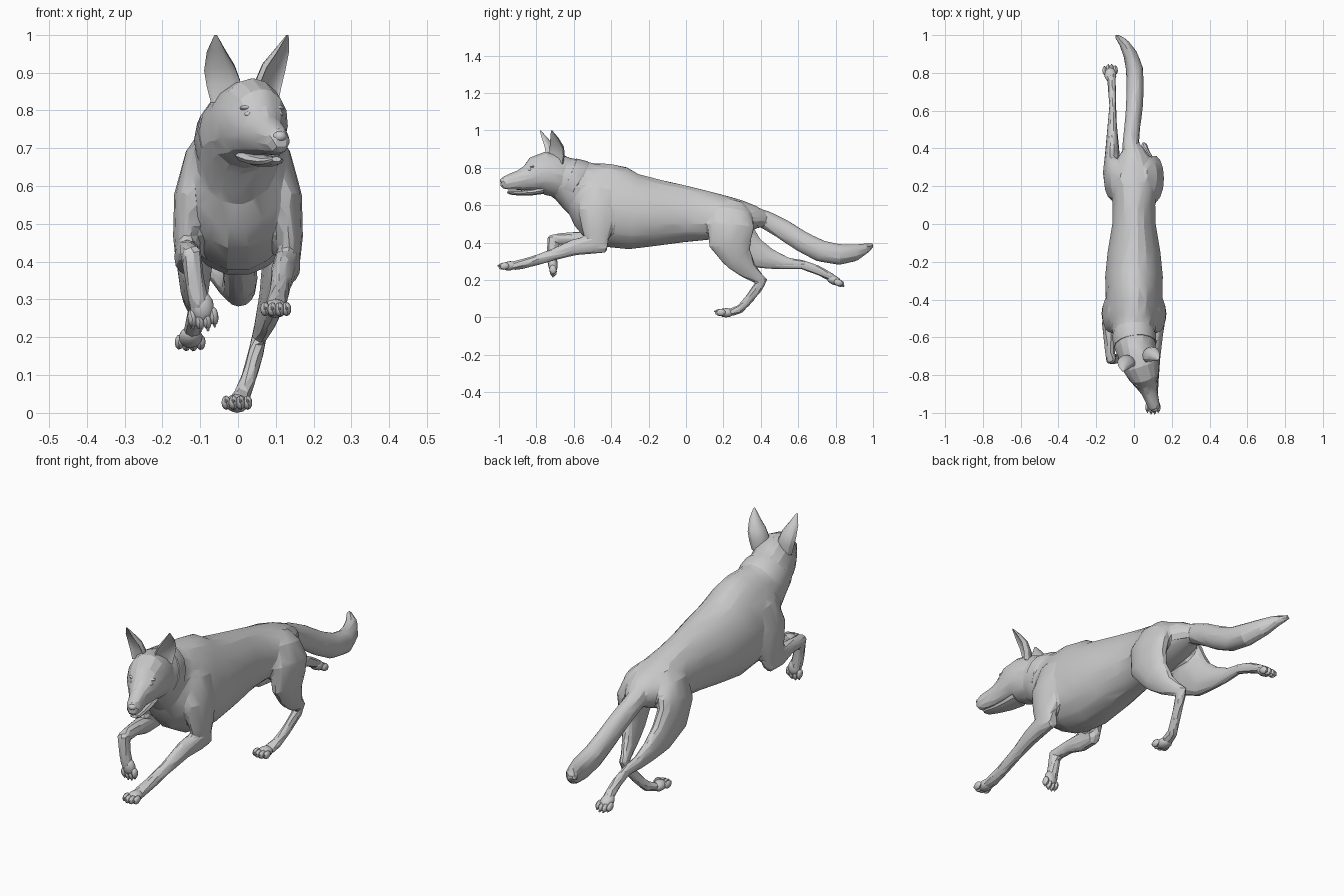
import bpy, bmesh, math
from mathutils import Vector, Matrix

X = Vector((1, 0, 0))
HEAD = Matrix.Translation((0.02, -0.70, 0)) @ Matrix.Rotation(math.radians(18), 4, 'Z')


def finish(bm, name, angle=30):
    bmesh.ops.recalc_face_normals(bm, faces=bm.faces)
    me = bpy.data.meshes.new(name)
    bm.to_mesh(me)
    bm.free()
    ob = bpy.data.objects.new(name, me)
    bpy.context.collection.objects.link(ob)
    shade(ob, angle)
    return ob


def shade(ob, angle):
    bpy.ops.object.select_all(action='DESELECT')
    ob.select_set(True)
    bpy.context.view_layer.objects.active = ob
    bpy.ops.object.shade_smooth_by_angle(angle=math.radians(angle))


def tube(bm, secs, n=14, mat=Matrix(), egg=0.0, cup=False):
    """Closed loft through sections (x, y, z, half width, half depth)."""
    pts = [Vector(s[:3]) for s in secs]
    rings = []
    for i, s in enumerate(secs):
        t = (pts[min(i + 1, len(pts) - 1)] - pts[max(i - 1, 0)]).normalized()
        side = (X - t * X.dot(t)).normalized()
        up = t.cross(side)
        ring = []
        for k in range(n):
            a = 2 * math.pi * k / n
            c, v = math.cos(a), math.sin(a)
            w = c * (1 - egg * v)
            if cup and v < 0:
                v = -v * 0.3
            ring.append(bm.verts.new(mat @ (pts[i] + side * w * s[3] + up * v * s[4])))
        rings.append(ring)
    for a, b in zip(rings, rings[1:]):
        for k in range(n):
            bm.faces.new((a[k], a[(k + 1) % n], b[(k + 1) % n], b[k]))
    bm.faces.new(rings[0])
    bm.faces.new(rings[-1])


def blob(bm, mat, size, sub=2):
    bmesh.ops.create_icosphere(bm, subdivisions=sub, radius=1,
                               matrix=mat @ Matrix.Diagonal((*size, 1)))


def paw(name, pos, fwd):
    f = Vector(fwd).normalized()
    side = (X - f * X.dot(f)).normalized()
    up = side.cross(f)
    m = Matrix((side, f, up)).transposed().to_4x4()
    m.translation = Vector(pos)
    bm = bmesh.new()
    blob(bm, m, (0.032, 0.044, 0.025))
    for i in (-1.5, -0.5, 0.5, 1.5):
        reach = 0.036 - 0.009 * (abs(i) > 1)
        blob(bm, m @ Matrix.Translation((i * 0.019, reach, -0.002)), (0.0125, 0.025, 0.019))
        blob(bm, m @ Matrix.Translation((i * 0.019, reach + 0.021, -0.007)), (0.005, 0.01, 0.006), 1)
    finish(bm, name)


body = bmesh.new()

# torso: y, top, bottom, half width
TORSO = [(.42, .565, .49, .04), (.37, .598, .47, .075), (.30, .627, .44, .11), (.20, .655, .42, .123),
         (.10, .68, .41, .113), (0, .705, .40, .115), (-.15, .74, .38, .14), (-.28, .77, .36, .153),
         (-.38, .815, .365, .15), (-.48, .838, .42, .142), (-.56, .83, .485, .122), (-.62, .77, .55, .08)]
tube(body, [(0, y, (t + b) / 2, w, (t - b) / 2) for y, t, b, w in TORSO], 18, egg=.10)

# neck
tube(body, [(0, -.48, .65, .12, .18), (0, -.58, .70, .113, .145),
            (.006, -.65, .742, .11, .12), (.02, -.72, .765, .092, .1)], 16)

# skull and muzzle: distance forward, top, bottom, half width
SKULL = [(-.06, .86, .65, .095), (0, .88, .645, .102), (.06, .886, .655, .096), (.11, .862, .665, .083),
         (.15, .815, .672, .064), (.20, .787, .68, .043), (.26, .766, .68, .036),
         (.292, .752, .685, .029), (.304, .738, .70, .018)]
tube(body, [(0, -s, (t + b) / 2, w, (t - b) / 2) for s, t, b, w in SKULL], 16, HEAD, egg=.05)

# tail
tube(body, [(-.01, .33, .55, .045, .05), (-.018, .42, .525, .044, .05), (-.008, .52, .47, .042, .055),
            (.002, .62, .405, .045, .057), (.006, .72, .355, .046, .059), (.003, .82, .336, .046, .057),
            (-.02, .90, .345, .038, .046), (-.055, .96, .368, .026, .029), (-.098, 1.0, .387, .011, .011)])

# front legs: shoulders on both sides, then one reaching and one folded
for s in (1, -1):
    tube(body, [(s * .06, -.44, .76, .02, .04), (s * .098, -.455, .68, .042, .09),
                (s * .122, -.475, .57, .048, .105), (s * .134, -.475, .46, .038, .08),
                (s * .135, -.47, .385, .028, .05)])
tube(body, [(.132, -.42, .378, .026, .034), (.13, -.50, .392, .037, .052), (.12, -.60, .374, .033, .044),
            (.112, -.72, .332, .027, .031), (.105, -.82, .30, .027, .028), (.10, -.90, .28, .03, .026),
            (.10, -.94, .274, .028, .022)])
tube(body, [(-.135, -.44, .40, .03, .035), (-.135, -.53, .412, .035, .048), (-.13, -.62, .423, .03, .034),
            (-.125, -.70, .418, .027, .03), (-.124, -.735, .413, .022, .023)])
tube(body, [(-.124, -.712, .44, .024, .024), (-.122, -.712, .415, .028, .031), (-.115, -.716, .355, .026, .028),
            (-.105, -.715, .30, .028, .028), (-.098, -.71, .27, .028, .024)])

# hind legs: one planted under the body, one stretched back
tube(body, [(.05, .26, .62, .02, .05), (.082, .25, .565, .045, .10), (.106, .24, .49, .054, .128),
            (.11, .238, .40, .046, .118), (.095, .275, .32, .038, .08), (.075, .335, .25, .029, .05),
            (.06, .385, .212, .021, .032), (.055, .415, .198, .017, .022)])
tube(body, [(.055, .42, .215, .017, .02), (.05, .39, .168, .022, .028), (.03, .337, .097, .021, .025),
            (.01, .29, .045, .024, .024), (0, .24, .027, .03, .022)])
tube(body, [(-.05, .23, .62, .02, .05), (-.082, .225, .565, .045, .095), (-.106, .235, .49, .054, .122),
            (-.115, .275, .41, .05, .115), (-.115, .36, .345, .04, .085), (-.115, .45, .312, .032, .055),
            (-.115, .54, .289, .024, .034), (-.112, .62, .282, .019, .026), (-.115, .70, .255, .022, .026),
            (-.12, .77, .218, .024, .023), (-.125, .80, .2, .027, .02)])

# fuse the parts into one faceted skin
dog = finish(body, "dog_body")
rm = dog.modifiers.new("fuse", 'REMESH')
rm.mode = 'VOXEL'
rm.voxel_size = 0.009
sm = dog.modifiers.new("soften", 'SMOOTH')
sm.factor, sm.iterations = 0.5, 5
for m in ("fuse", "soften"):
    bpy.ops.object.modifier_apply(modifier=m)
dec = dog.modifiers.new("facets", 'DECIMATE')
dec.ratio = min(1.0, 2400 / max(1, 2 * len(dog.data.polygons)))
bpy.ops.object.modifier_apply(modifier="facets")
shade(dog, 18)

# paws
paw("front_paw_right", (.10, -.943, .276), (0, -1, -.12))
paw("front_paw_left", (-.095, -.712, .28), (.1, .12, -1))
paw("hind_paw_right", (-.003, .215, .025), (0, -1, 0))
paw("hind_paw_left", (-.125, .79, .2), (-.05, .85, -.4))

# neck ruff band
bm = bmesh.new()
tube(bm, [(0, -.575, .708, .11, .132), (0, -.59, .717, .117, .134), (.006, -.64, .742, .113, .12)], 16)
finish(bm, "neck_ruff")

# lower jaw
bm = bmesh.new()
tube(bm, [(0, -.08, .68, .055, .022), (0, -.14, .669, .045, .018), (0, -.20, .665, .032, .014),
          (0, -.25, .667, .024, .011), (0, -.265, .671, .013, .007)], 10, HEAD)
finish(bm, "lower_jaw")

# nose
bm = bmesh.new()
blob(bm, HEAD @ Matrix.Translation((0, -.292, .731)), (.02, .017, .015))
finish(bm, "nose")

# ears, eyes and brows
for s, side in ((1, "right"), (-1, "left")):
    turn = Matrix.Translation((s * .07, -.02, 0)) @ Matrix.Rotation(math.radians(s * 35), 4, 'Z')
    bm = bmesh.new()
    tube(bm, [(s * -.006, .01, .825, .042, .038), (0, .006, .87, .047, .042),
              (s * .008, -.004, .91, .043, .037), (s * .01, -.026, .955, .026, .022),
              (s * .006, -.044, .998, .004, .004)], 12, HEAD @ turn, cup=True)
    finish(bm, "ear_" + side)
    bm = bmesh.new()
    blob(bm, HEAD @ Matrix.Translation((s * .04, -.156, .79)), (.014, .011, .008))
    finish(bm, "eye_" + side)
    bm = bmesh.new()
    blob(bm, HEAD @ Matrix.Translation((s * .042, -.142, .806)), (.02, .014, .008))
    finish(bm, "brow_" + side)
